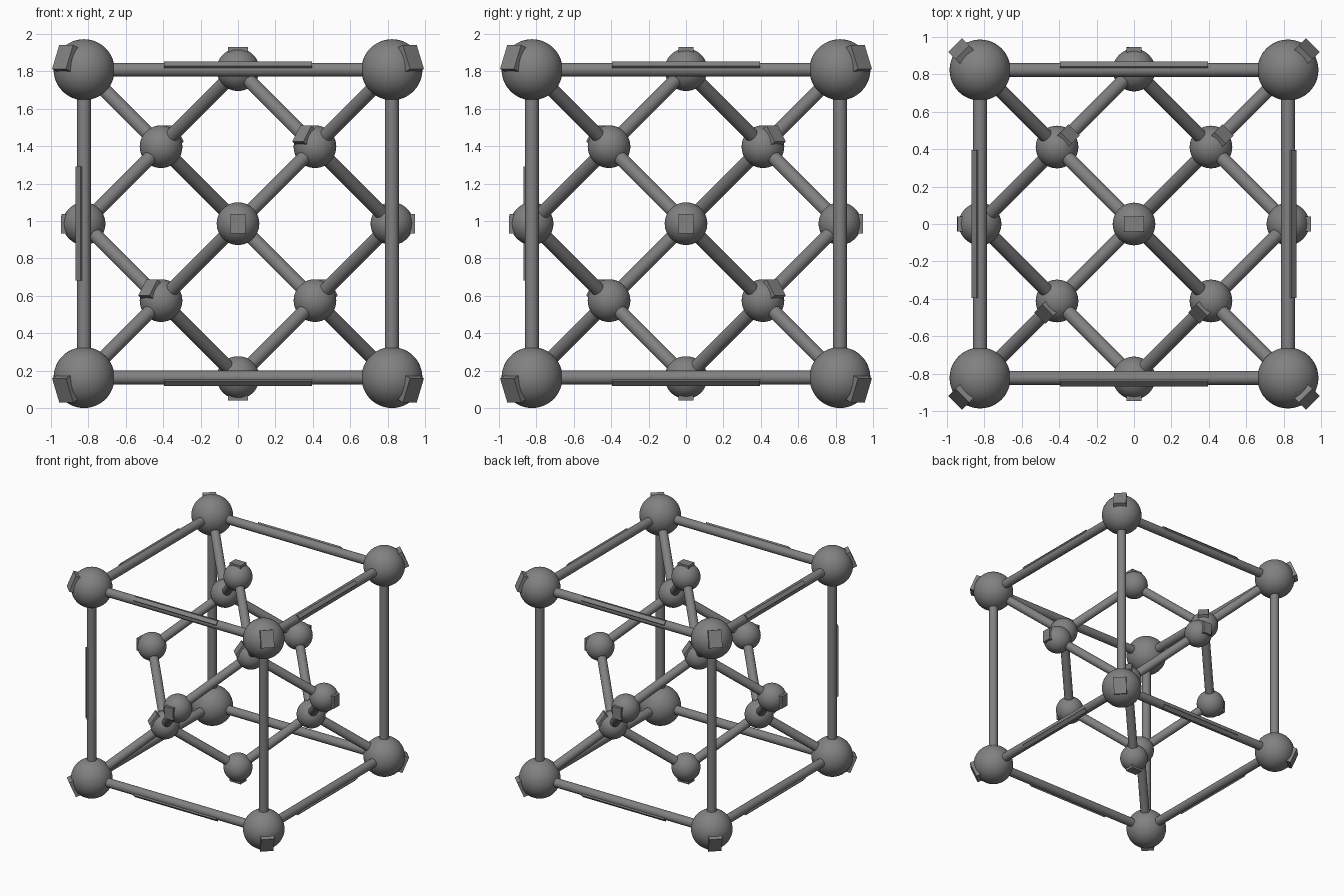
import bpy, math
from mathutils import Vector, Matrix
from itertools import product

if "Cube" in bpy.data.objects:
    bpy.data.objects.remove(bpy.data.objects["Cube"])

A = 0.823                    # half the cell edge
R_CORNER, R_SMALL = 0.163, 0.114
R_ROD = 0.037
C = Vector((0, 0, A + R_CORNER))

grey = bpy.data.materials.new("dark_grey")
grey.diffuse_color = (0.22, 0.22, 0.22, 1)
grey.use_nodes = True
grey.node_tree.nodes["Principled BSDF"].inputs["Base Color"].default_value = grey.diffuse_color


def finish(name):
    o = bpy.context.object
    o.name = name
    o.data.materials.append(grey)
    return o


def ball(name, p, r):
    bpy.ops.mesh.primitive_uv_sphere_add(segments=48, ring_count=24, radius=r, location=C + p)
    finish(name)
    bpy.ops.object.shade_smooth()


def rod(name, a, b):
    d = b - a
    bpy.ops.mesh.primitive_cylinder_add(vertices=32, radius=R_ROD, depth=d.length, location=C + (a + b) / 2)
    finish(name).rotation_euler = d.to_track_quat('Z', 'Y').to_euler()
    bpy.ops.object.shade_smooth_by_angle(angle=math.radians(40))


def pad(name, p, out, up, size, r0, r1):
    """Blank raised plate reaching from r0 to r1 along direction out."""
    z = out.normalized()
    x = up.cross(z).normalized()
    y = z.cross(x)
    bpy.ops.mesh.primitive_cube_add(size=1)
    rot = Matrix((x, y, z)).transposed().to_4x4()
    finish(name).matrix_world = (Matrix.Translation(C + p + z * (r0 + r1) / 2) @ rot
                                 @ Matrix.Diagonal((size[0], size[1], r1 - r0, 1)))


UP = Vector((0, 0, 1))
corners = [Vector(s) * A for s in product((-1, 1), repeat=3)]
axes = [Vector([s if i == k else 0 for i in range(3)]) for k in range(3) for s in (-1, 1)]
faces = [a * A for a in axes]

# corner atoms with their plates
for p in corners:
    ball("corner_atom", p, R_CORNER)
    pad("corner_plate", p, Vector((p.x, p.y, p.z * 0.6)), UP, (0.105, 0.14), 0.12, 0.176)

# face-centre atoms with their plates
for a, p in zip(axes, faces):
    ball("face_atom", p, R_SMALL)
    up = Vector((1, 0, 0)) if a.z else UP
    pad("face_plate", p, a, up, (0.08, 0.105), 0.085, 0.122)

# cube edges, with thin raised strips on the outer diagonal
for i, a in enumerate(corners):
    for b in corners[i + 1:]:
        if abs((b - a).length - 2 * A) > 0.01:
            continue
        rod("edge_rod", a, b)
        mid = (a + b) / 2
        d = (b - a).normalized()
        if abs(d.z) < 0.5:
            pad("edge_strip", mid, mid, d, (0.036, 0.79), 0.02, 0.045)
        elif mid.x < 0 and mid.y < 0:
            pad("edge_strip", mid, mid, d, (0.036, 0.61), 0.02, 0.045)

# four inner atoms, each bonded to one corner and three faces
for s in product((-1, 1), repeat=3):
    if s[0] * s[1] * s[2] > 0:
        continue
    n = Vector(s) * A / 2
    ball("inner_atom", n, R_SMALL)
    pad("inner_plate", n, Vector((s[1], s[1], 1)), UP, (0.085, 0.105), 0.085, 0.122)
    for q in corners + faces:
        if (q - n).length < A * 0.9:
            rod("bond_rod", n, q)
